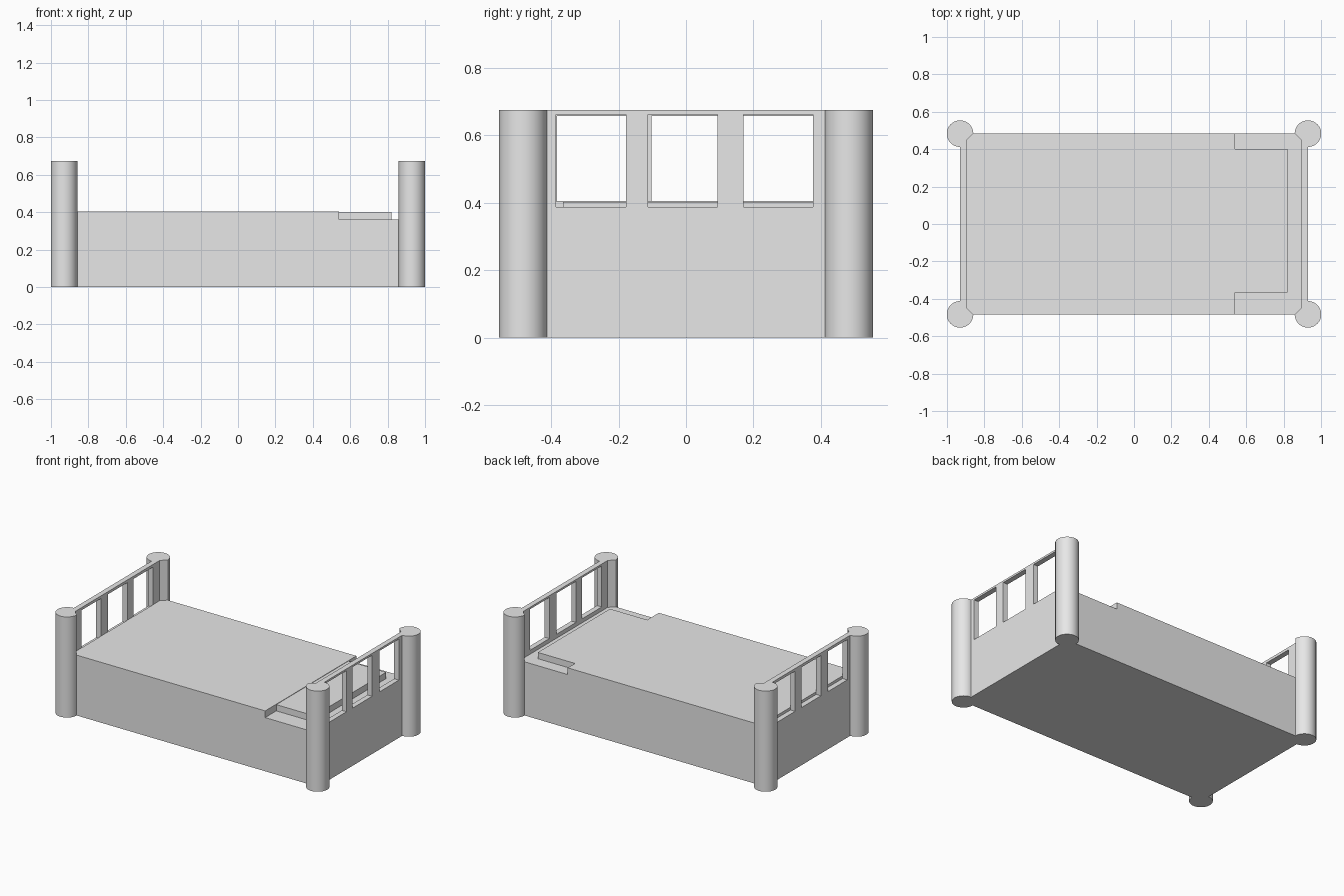
import bpy
import bmesh
from math import cos, sin, pi

if "Cube" in bpy.data.objects:
    bpy.data.objects.remove(bpy.data.objects["Cube"])

END_X, INNER_X, SIDE_Y = 0.93, 0.895, 0.483
HEIGHT, BASE_Z, TOP_Z = 0.675, 0.36, 0.405
RADIUS = 0.071

grey = bpy.data.materials.new("plain grey")
grey.use_nodes = True
grey.diffuse_color = (0.8, 0.8, 0.8, 1)
grey.node_tree.nodes["Principled BSDF"].inputs["Base Color"].default_value = (0.8, 0.8, 0.8, 1)


def finish(name, bm):
    bmesh.ops.recalc_face_normals(bm, faces=bm.faces)
    mesh = bpy.data.meshes.new(name)
    bm.to_mesh(mesh)
    bm.free()
    mesh.materials.append(grey)
    obj = bpy.data.objects.new(name, mesh)
    bpy.context.collection.objects.link(obj)
    return obj


def prism(bm, outline, z0, z1):
    face = bm.faces.new([bm.verts.new((x, y, z0)) for x, y in outline])
    top = bmesh.ops.extrude_face_region(bm, geom=[face])["geom"]
    bmesh.ops.translate(bm, vec=(0, 0, z1 - z0),
                        verts=[v for v in top if isinstance(v, bmesh.types.BMVert)])
    # keep the lower cap so the prism is closed
    if not face.is_valid:
        bm.faces.new([v for v in bm.verts if v.co.z == z0])


def add_box(bm, x0, x1, y0, y1, z0, z1):
    prism(bm, [(x0, y0), (x1, y0), (x1, y1), (x0, y1)], z0, z1)


def box(name, *bounds):
    bm = bmesh.new()
    add_box(bm, *bounds)
    return finish(name, bm)


def select_only(obj):
    bpy.ops.object.select_all(action="DESELECT")
    obj.select_set(True)
    bpy.context.view_layer.objects.active = obj


# Bed base, mattress and pillow
box("bed_base", -INNER_X, INNER_X, -SIDE_Y, SIDE_Y, 0, BASE_Z)
box("mattress", -INNER_X, 0.54, -SIDE_Y, SIDE_Y, BASE_Z, TOP_Z)
box("pillow", 0.54, 0.82, -0.365, 0.40, BASE_Z, 0.402)

# End boards, each with three window openings
WINDOWS = {
    "headboard": (1, 0.387, 0.662, (-0.385, -0.113, 0.17)),
    "footboard": (-1, 0.387, 0.657, (-0.382, -0.102, 0.171)),
}
for name, (side, sill, lintel, starts) in WINDOWS.items():
    x0, x1 = sorted((side * INNER_X, side * END_X))
    board = box(name, x0, x1, -SIDE_Y, SIDE_Y, 0, HEIGHT)
    bm = bmesh.new()
    for y in starts:
        add_box(bm, x0 - 0.1, x1 + 0.1, y, y + 0.207, sill, lintel)
    cutter = finish(name + "_cutter", bm)
    cutter.hide_render = True
    cut = board.modifiers.new("windows", "BOOLEAN")
    cut.operation = "DIFFERENCE"
    cut.solver = "EXACT"
    cut.object = cutter
    select_only(board)
    bpy.ops.object.modifier_apply(modifier=cut.name)
    bpy.data.objects.remove(cutter)

# Corner posts: three quarters round, with a flat cut facing the mattress
STEPS = 36
arc = [(RADIUS * cos(a), RADIUS * sin(a))
       for a in (-pi / 2 + 1.5 * pi * i / STEPS for i in range(STEPS + 1))]
profile = arc + [(INNER_X - END_X, -0.035)]
for x_name, sx in (("head", 1), ("foot", -1)):
    for y_name, sy in (("back", 1), ("front", -1)):
        bm = bmesh.new()
        prism(bm, [(sx * (END_X + x), sy * (SIDE_Y + y)) for x, y in profile], 0, HEIGHT)
        post = finish(f"{x_name}_{y_name}_post", bm)
        select_only(post)
        bpy.ops.object.shade_smooth_by_angle(angle=pi / 6)
